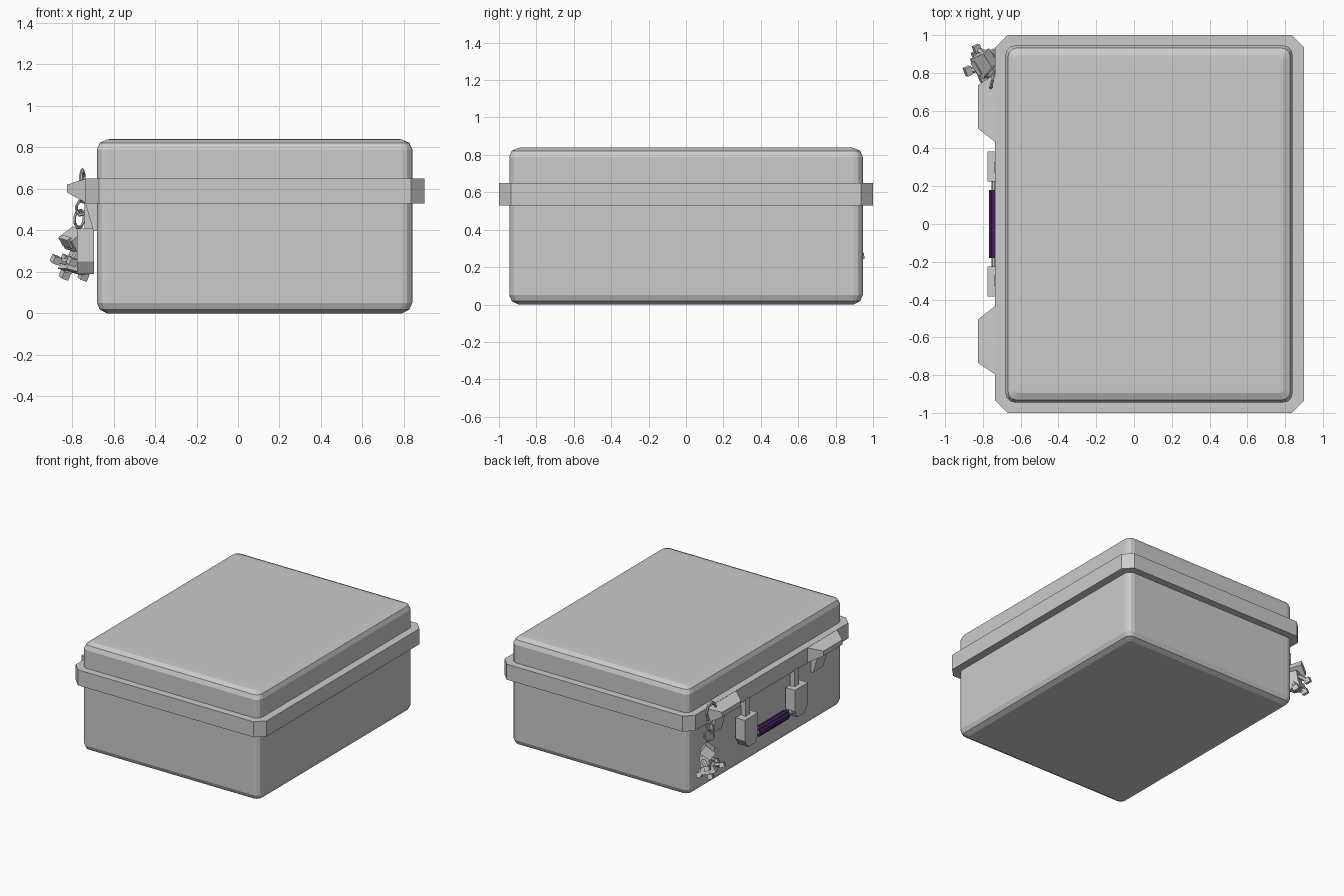
import bpy, bmesh, math
from mathutils import Vector, Matrix

if "Cube" in bpy.data.objects:
    bpy.data.objects.remove(bpy.data.objects["Cube"])

def material(name, rgb):
    m = bpy.data.materials.new(name)
    m.diffuse_color = (*rgb, 1)
    m.use_nodes = True
    m.node_tree.nodes["Principled BSDF"].inputs["Base Color"].default_value = m.diffuse_color
    return m

GREY = material("light_grey", (0.6, 0.6, 0.6))
PURPLE = material("dark_purple", (0.05, 0.015, 0.10))

def finish(name, bm, mat=GREY):
    bmesh.ops.recalc_face_normals(bm, faces=bm.faces)
    me = bpy.data.meshes.new(name)
    bm.to_mesh(me)
    bm.free()
    me.materials.append(mat)
    ob = bpy.data.objects.new(name, me)
    bpy.context.collection.objects.link(ob)
    return ob

def loft(name, rings, mat=GREY):
    """Bridge equal-length rings of points and cap both ends."""
    bm = bmesh.new()
    vs = [[bm.verts.new(p) for p in r] for r in rings]
    n = len(vs[0])
    for a, b in zip(vs, vs[1:]):
        for i in range(n):
            j = (i + 1) % n
            bm.faces.new((a[i], a[j], b[j], b[i]))
    bm.faces.new(vs[0][::-1])
    bm.faces.new(vs[-1])
    return finish(name, bm, mat)

def rounded(x0, x1, y0, y1, r, z, steps):
    """Rectangle outline with rounded (or chamfered) corners."""
    pts = []
    corners = ((x1 - r, y1 - r), (x0 + r, y1 - r), (x0 + r, y0 + r), (x1 - r, y0 + r))
    for k, (cx, cy) in enumerate(corners):
        for s in range(steps + 1):
            a = math.pi / 2 * (k + s / steps)
            pts.append((cx + r * math.cos(a), cy + r * math.sin(a), z))
    return pts

def box(name, loc, size, rot=(0, 0, 0), taper=1.0):
    bm = bmesh.new()
    bmesh.ops.create_cube(bm, size=1)
    for v in bm.verts:
        if v.co.z > 0:
            v.co.x *= taper
            v.co.y *= taper
        v.co *= Vector(size)
    ob = finish(name, bm)
    ob.location, ob.rotation_euler = loc, rot
    return ob

def rod(name, a, b, r, sides, mat=GREY):
    a, b = Vector(a), Vector(b)
    d = b - a
    q = d.to_track_quat('Z', 'Y')
    ring = [q @ Vector((r * math.cos(t), r * math.sin(t), 0))
            for t in (2 * math.pi * i / sides for i in range(sides))]
    return loft(name, [[a + p for p in ring], [b + p for p in ring]], mat)

def link(name, loc, rot, rad, wire, stretch=1.0, sides=8):
    bpy.ops.mesh.primitive_torus_add(location=loc, rotation=rot, major_radius=rad,
                                     minor_radius=wire, major_segments=sides, minor_segments=6)
    ob = bpy.context.object
    ob.name = name
    ob.scale = (1, stretch, 1)
    ob.data.materials.append(GREY)

# Case shell: lower tub and lid in one rounded profile
shell = [(0.05, 0.0), (0.014, 0.018), (0, 0.05), (0, 0.79), (0.014, 0.822), (0.05, 0.838)]
rings = [rounded(-0.68 + i, 0.84 - i, -0.945 + i, 0.945 - i, 0.05 - i * 0.6, z, 3) for i, z in shell]
rings.append(rounded(-0.615, 0.775, -0.85, 0.85, 0.002, 0.84, 3))
loft("case_shell", rings)

# Rim band with chamfered corners
loft("rim_band", [rounded(-0.735, 0.90, -1, 1, 0.065, z, 1) for z in (0.53, 0.65)])

for s, side in ((1, "back"), (-1, "front")):
    # Latch bump on the rim
    base = [(-0.73, s * y, z) for y, z in ((0.43, 0.53), (0.80, 0.53), (0.80, 0.65), (0.43, 0.65))]
    tip = [(-0.825, s * y, z) for y, z in ((0.505, 0.583), (0.735, 0.583), (0.735, 0.62), (0.505, 0.62))]
    loft(side + "_latch", [base, tip])

    # Latch tongue under the rim
    prof = ((-0.738, 0.54), (-0.675, 0.54), (-0.675, 0.40), (-0.698, 0.40))
    loft(side + "_latch_tongue", [[(x, s * y, z) for x, z in prof] for y in (0.56, 0.68)])

    # Handle bracket with sloped lower corners
    prof = ((0.225, 0.41), (0.385, 0.41), (0.385, 0.25), (0.345, 0.19), (0.255, 0.19), (0.225, 0.25))
    loft(side + "_handle_bracket", [[(x, s * y, z) for y, z in prof] for x in (-0.775, -0.695)])

    # Strap from bracket to rim, and pin into the grip
    box(side + "_handle_strap", (-0.72, s * 0.30, 0.47), (0.04, 0.055, 0.14))
    rod(side + "_handle_pin", (-0.738, s * 0.17, 0.23), (-0.738, s * 0.24, 0.23), 0.017, 8)

# Ribbed handle grip
def grip_ring(y):
    return [(-0.732 + r * math.cos(t), y, 0.23 + r * math.sin(t))
            for r, t in ((0.037 if i % 2 else 0.032, math.pi * i / 10) for i in range(20))]
loft("handle_grip", [grip_ring(-0.18), grip_ring(0.18)], PURPLE)

# Hanging rings through the back latch
link("charm_top_ring", (-0.75, 0.76, 0.615), (math.radians(90), 0, math.radians(78)), 0.045, 0.009, 1.6)
link("charm_middle_link", (-0.755, 0.785, 0.51), (math.radians(90), math.radians(15), math.radians(20)), 0.026, 0.007, 1.4)
link("charm_lower_link", (-0.765, 0.81, 0.455), (math.radians(90), math.radians(20), math.radians(50)), 0.036, 0.007, 1.2)

# Small charm figure: head, body, skirt
T = math.radians(25)
box("charm_head", (-0.785, 0.85, 0.355), (0.09, 0.12, 0.07), (0.2, math.radians(-35), T))
box("charm_face_plate", (-0.825, 0.832, 0.345), (0.025, 0.08, 0.05), (0.2, math.radians(-35), T))
box("charm_body", (-0.765, 0.855, 0.285), (0.075, 0.09, 0.09), (0, 0.2, T), 0.8)
box("charm_hips", (-0.79, 0.855, 0.225), (0.12, 0.10, 0.05), (0, 0.25, T), 0.75)

# Limbs with block ends
limbs = (("left_arm", (-0.77, 0.89, 0.29), (-0.83, 0.925, 0.26)),
         ("right_arm", (-0.77, 0.82, 0.29), (-0.80, 0.775, 0.25)),
         ("left_leg", (-0.79, 0.88, 0.22), (-0.835, 0.89, 0.185)),
         ("right_leg", (-0.79, 0.83, 0.24), (-0.878, 0.81, 0.258)),
         ("tail", (-0.755, 0.86, 0.25), (-0.745, 0.90, 0.18)))
for n, a, b in limbs:
    rod("charm_" + n, a, b, 0.017, 6)
    box("charm_" + n + "_end", b, (0.036, 0.045, 0.036), (0.3, 0.3, T))
